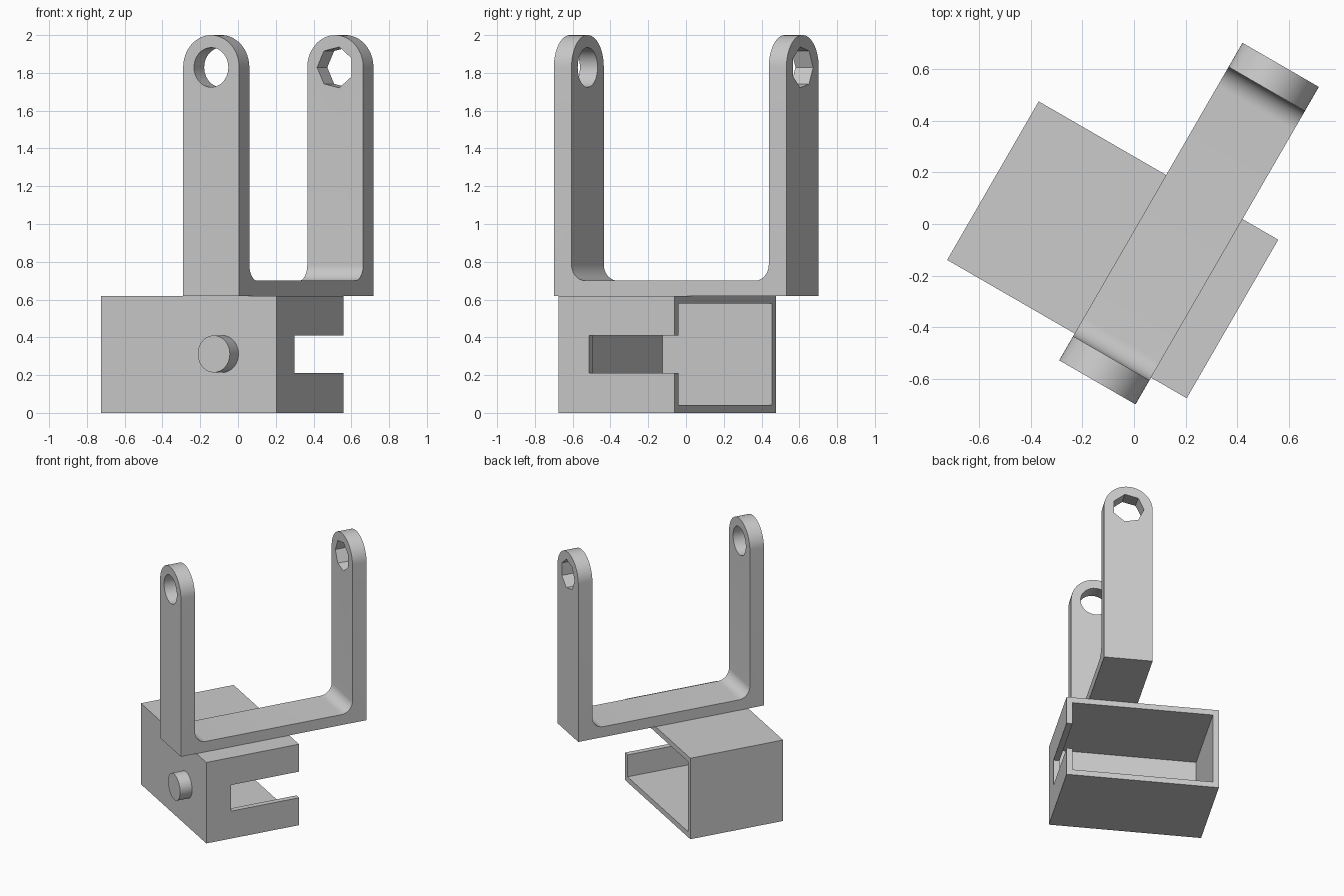
import bpy, bmesh
from math import pi, sin, cos, radians
from mathutils import Matrix, Vector

if "Cube" in bpy.data.objects:
    bpy.data.objects.remove(bpy.data.objects["Cube"])

grey = bpy.data.materials.new("plain_grey")
grey.use_nodes = True
colour = (0.6, 0.6, 0.6, 1)
grey.diffuse_color = colour
grey.node_tree.nodes["Principled BSDF"].inputs["Base Color"].default_value = colour

TURN = Matrix.Rotation(radians(-30), 4, 'Z')   # whole model is turned in plan


def prism(name, points, start, end):
    """Extrude a closed outline of 3D points from offset start to offset end."""
    bm = bmesh.new()
    face = bm.faces.new([bm.verts.new(Vector(p) + Vector(start)) for p in points])
    new = bmesh.ops.extrude_face_region(bm, geom=[face])["geom"]
    bmesh.ops.translate(bm, vec=Vector(end) - Vector(start),
                        verts=[g for g in new if isinstance(g, bmesh.types.BMVert)])
    bmesh.ops.recalc_face_normals(bm, faces=bm.faces)
    mesh = bpy.data.meshes.new(name)
    bm.to_mesh(mesh)
    bm.free()
    mesh.materials.append(grey)
    obj = bpy.data.objects.new(name, mesh)
    bpy.context.collection.objects.link(obj)
    return obj


def arc(cx, cz, r, a0, a1, n):
    return [(cx + r * cos(radians(a0 + (a1 - a0) * i / n)),
             cz + r * sin(radians(a0 + (a1 - a0) * i / n))) for i in range(n + 1)]


def box(name, x, y, z):
    return prism(name, [(x[0], y[0], 0), (x[1], y[0], 0), (x[1], y[1], 0), (x[0], y[1], 0)],
                 (0, 0, z[0]), (0, 0, z[1]))


def along_y(name, outline, y0, y1):
    return prism(name, [(x, 0, z) for x, z in outline], (0, y0, 0), (0, y1, 0))


def boolean(obj, tool, operation='DIFFERENCE'):
    tool.hide_render = True
    mod = obj.modifiers.new("cut", 'BOOLEAN')
    mod.object, mod.operation, mod.solver = tool, operation, 'EXACT'
    bpy.context.view_layer.objects.active = obj
    bpy.ops.object.modifier_apply(modifier=mod.name)
    bpy.data.objects.remove(tool)


def finish(obj):
    obj.data.transform(TURN)
    bpy.ops.object.select_all(action='DESELECT')
    obj.select_set(True)
    bpy.context.view_layer.objects.active = obj
    bpy.ops.object.shade_smooth_by_angle(angle=radians(25))


# Holder: hollow box, open at the back, with a slot in its right wall
X0, X1, Y0, Y1, H, WALL = -0.558, 0.515, -0.483, 0.227, 0.62, 0.042
holder = box("holder_box", (X0, X1), (Y0, Y1), (0, H))
boolean(holder, box("cavity", (X0 + WALL, X1 - WALL), (Y0 + WALL, 1), (WALL, H - WALL)))
boolean(holder, box("slot", (X1 - 2 * WALL, 1), (-0.295, 1), (0.21, 0.41)))
finish(holder)

# Fork: U profile with filleted inner corners, trimmed to round-topped arms
A0, A1, F0, F1 = 0.013, 0.355, -0.603, 0.819
ARM, FLOOR, R = 0.108, 0.70, 0.085
MID, HALF = (A0 + A1) / 2, (A1 - A0) / 2
TOP = 2 - HALF
inner0, inner1 = F0 + ARM, F1 - ARM
profile = [(F0, 2.1), (F0, H), (F1, H), (F1, 2.1), (inner1, 2.1)]
profile += arc(inner1 - R, FLOOR + R, R, 0, -90, 12)
profile += arc(inner0 + R, FLOOR + R, R, -90, -180, 12)
profile += [(inner0, 2.1)]
fork = prism("fork", [(0, y, z) for y, z in profile], (A0 - 0.1, 0, 0), (A1 + 0.1, 0, 0))
outline = [(A0, H - 0.1), (A1, H - 0.1)] + arc(MID, TOP, HALF, 0, 180, 32)
boolean(fork, along_y("arm_outline", outline, -1, 1), 'INTERSECT')

# Round hole in the front arm, seven-sided hole in the back arm
boolean(fork, along_y("round_hole", arc(MID, TOP, 0.105, 0, 360, 40)[:-1], -1, 0))
boolean(fork, along_y("seven_sided_hole", arc(MID, TOP, 0.111, 180, 540, 7)[:-1], 0, 1))
finish(fork)

# Peg on the front wall of the holder
peg = along_y("peg", arc(MID, 0.312, 0.098, 0, 360, 40)[:-1], -0.575, Y0 + WALL / 2)
finish(peg)
